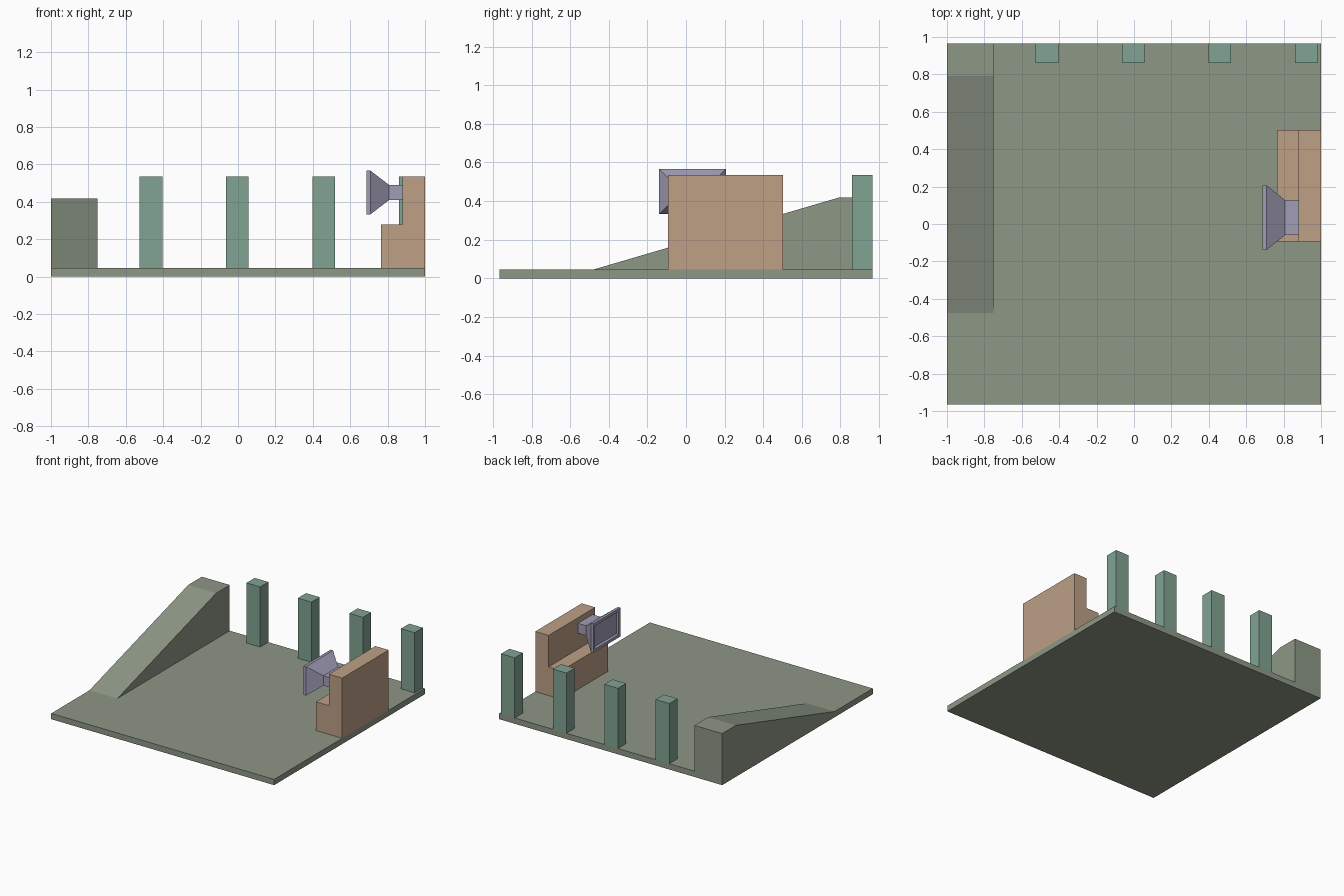
import bpy, bmesh
from mathutils import Vector

if "Cube" in bpy.data.objects:
    bpy.data.objects.remove(bpy.data.objects["Cube"])


def material(name, rgb):
    m = bpy.data.materials.new(name)
    m.diffuse_color = (*rgb, 1)
    m.use_nodes = True
    m.node_tree.nodes["Principled BSDF"].inputs["Base Color"].default_value = m.diffuse_color
    return m


GREEN = material("deck_green", (0.27, 0.31, 0.24))
TAN = material("tan", (0.51, 0.35, 0.24))
TEAL = material("teal", (0.22, 0.37, 0.29))
LILAC = material("lilac", (0.36, 0.34, 0.47))


def finish(name, bm, mat):
    bmesh.ops.recalc_face_normals(bm, faces=bm.faces[:])
    me = bpy.data.meshes.new(name)
    bm.to_mesh(me)
    bm.free()
    me.materials.append(mat)
    ob = bpy.data.objects.new(name, me)
    bpy.context.collection.objects.link(ob)
    return ob


def add_box(bm, lo, hi):
    lo, hi = Vector(lo), Vector(hi)
    for v in bmesh.ops.create_cube(bm, size=1)["verts"]:
        v.co = (lo + hi) / 2 + v.co * (hi - lo)


X0, X1, Y, Z = -1.0, 1.0, 0.965, 0.047

# Deck with the sloped ramp pulled up out of its left edge
bm = bmesh.new()
add_box(bm, (X0, -Y, 0), (X1, Y, Z))
for co, no in (((-0.75, 0, 0), (1, 0, 0)), ((0, -0.475, 0), (0, 1, 0)), ((0, 0.79, 0), (0, 1, 0))):
    bmesh.ops.bisect_plane(bm, geom=bm.verts[:] + bm.edges[:] + bm.faces[:], plane_co=co, plane_no=no)
bm.normal_update()
top = []
for f in bm.faces:
    c = f.calc_center_median()
    if c.z > Z - 0.001 and c.x < -0.75 and c.y > -0.47:
        top.append(f)
raised = bmesh.ops.extrude_face_region(bm, geom=top)["geom"]
for v in raised:
    if isinstance(v, bmesh.types.BMVert) and v.co.y > -0.4:
        v.co.z = 0.418
bmesh.ops.remove_doubles(bm, verts=bm.verts[:], dist=0.0005)
bmesh.ops.dissolve_limit(bm, angle_limit=0.01, verts=bm.verts[:], edges=bm.edges[:])
finish("deck_with_ramp", bm, GREEN)

# Row of posts along the back edge
for i, x in enumerate((-0.465, -0.004, 0.458, 0.922)):
    bm = bmesh.new()
    add_box(bm, (x - 0.061, 0.86, Z), (x + 0.061, Y, 0.535))
    finish(f"post_{i + 1}", bm, TEAL)

# Stepped block: L profile extruded along y
bm = bmesh.new()
profile = [(0.765, Z), (1, Z), (1, 0.535), (0.88, 0.535), (0.88, 0.28), (0.765, 0.28)]
face = bm.faces.new([bm.verts.new((x, -0.093, z)) for x, z in profile])
ext = bmesh.ops.extrude_face_region(bm, geom=[face], use_keep_orig=True)["geom"]
bmesh.ops.translate(bm, vec=(0, 0.596, 0), verts=[v for v in ext if isinstance(v, bmesh.types.BMVert)])
finish("stepped_block", bm, TAN)

# Horn: rectangular sections lofted from the wall to the recessed mouth
bm = bmesh.new()
cy, cz = 0.034, 0.45
sections = [(0.88, 0.094, 0.040), (0.808, 0.094, 0.040), (0.708, 0.173, 0.117),
            (0.686, 0.173, 0.117), (0.686, 0.150, 0.094), (0.701, 0.142, 0.086)]
rings = [[bm.verts.new((x, cy + sy * hy, cz + sz * hz))
          for sy, sz in ((-1, -1), (1, -1), (1, 1), (-1, 1))] for x, hy, hz in sections]
for a, b in zip(rings, rings[1:]):
    for i in range(4):
        j = (i + 1) % 4
        bm.faces.new((a[i], a[j], b[j], b[i]))
bm.faces.new(rings[0])
bm.faces.new(rings[-1])
finish("horn", bm, LILAC)
